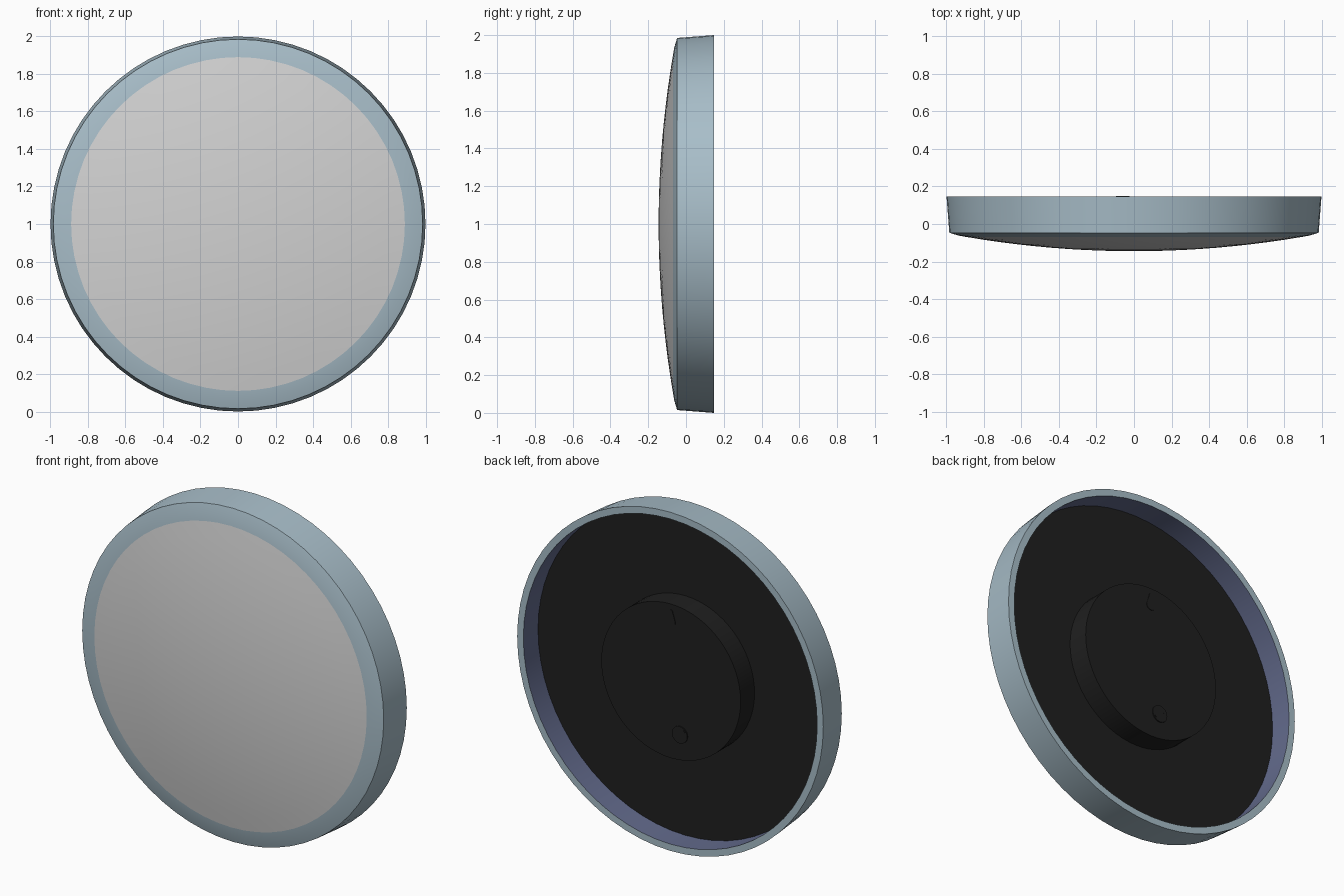
import bpy, bmesh, math
from mathutils import Matrix, Vector

cube = bpy.data.objects.get("Cube")
if cube:
    bpy.data.objects.remove(cube)

CENTRE_Z = 1.0
BACK = 0.147
PANEL = 0.01


def material(name, rgb):
    m = bpy.data.materials.new(name)
    m.use_nodes = True
    colour = (*rgb, 1.0)
    m.diffuse_color = colour
    m.node_tree.nodes["Principled BSDF"].inputs["Base Color"].default_value = colour
    return m


RIM = material("pale blue grey", (0.39, 0.51, 0.58))
INNER = material("slate violet", (0.125, 0.147, 0.265))
FACE = material("light grey", (0.65, 0.65, 0.65))
BLACK = material("soft black", (0.014, 0.014, 0.014))


def finish(bm, name, mats):
    mesh = bpy.data.meshes.new(name)
    bm.to_mesh(mesh)
    bm.free()
    for m in mats:
        mesh.materials.append(m)
    ob = bpy.data.objects.new(name, mesh)
    bpy.context.collection.objects.link(ob)
    bpy.ops.object.select_all(action="DESELECT")
    ob.select_set(True)
    bpy.context.view_layer.objects.active = ob
    bpy.ops.object.shade_smooth_by_angle(angle=math.radians(30))
    return ob


def lathe(name, profile, mats, bands=None, steps=64, x=0.0, z=0.0):
    """Spin (radius, y) points about the y axis; bands gives a slot per segment.
    Profiles run from front centre outwards and round to the back."""
    bm = bmesh.new()
    rings = []
    for r, y in profile:
        if r == 0:
            rings.append([bm.verts.new((x, y, CENTRE_Z + z))] * steps)
            continue
        ring = []
        for i in range(steps):
            a = math.tau * i / steps
            ring.append(bm.verts.new((x + r * math.cos(a), y, CENTRE_Z + z + r * math.sin(a))))
        rings.append(ring)
    for k in range(len(rings) - 1):
        for i in range(steps):
            j = (i + 1) % steps
            corners = [rings[k][i], rings[k][j], rings[k + 1][j], rings[k + 1][i]]
            f = bm.faces.new(list(dict.fromkeys(corners)))
            f.normal_update()
            # Aim each face outwards from the direction the profile travels
            dr = profile[k + 1][0] - profile[k][0]
            dy = profile[k + 1][1] - profile[k][1]
            c = f.calc_center_median() - Vector((x, 0, CENTRE_Z + z))
            radial = Vector((c.x, 0, c.z)).normalized()
            if f.normal.dot(radial * dy - Vector((0, dr, 0))) < 0:
                f.normal_flip()
            if bands:
                f.material_index = bands[k]
    return finish(bm, name, mats)


def dome(r):
    return -0.145 + 0.095 * r * r


# Domed front face
LENS = 0.89
lathe("front_face", [(LENS * i / 10, dome(LENS * i / 10)) for i in range(11)], [FACE])

# Rim: curved front border, tapered side, flat back lip and inner wall
lathe("rim",
      [(LENS, dome(LENS)), (0.935, dome(0.935)), (0.985, -0.047),
       (1.0, BACK), (0.96, BACK), (0.96, PANEL)],
      [RIM, INNER], bands=[0, 0, 0, 0, 1])

# Recessed back panel and the raised housing at its centre
lathe("back_panel", [(0.96, PANEL), (0, PANEL)], [BLACK])
lathe("back_housing", [(0.455, PANEL), (0.455, 0.14), (0, 0.14)], [BLACK])

# Setting knob with a raised grip bar
KNOB_X, KNOB_Z = -0.06, -0.3
lathe("setting_knob", [(0.05, 0.14), (0.05, 0.146), (0, 0.146)], [BLACK],
      steps=24, x=KNOB_X, z=KNOB_Z)
bm = bmesh.new()
bmesh.ops.create_cube(bm, size=1, matrix=Matrix.Translation((KNOB_X, 0.146, CENTRE_Z + KNOB_Z))
                      @ Matrix.Rotation(math.radians(40), 4, "Y")
                      @ Matrix.Diagonal((0.085, 0.006, 0.014, 1)))
finish(bm, "knob_grip", [BLACK])

# Hanging keyhole: round bottom running into a narrow rounded slot
bm = bmesh.new()
outline = []
for radius, height, start, stop in ((0.03, 0.35, 150, 390), (0.012, 0.41, 0, 180)):
    for i in range(13):
        a = math.radians(start + (stop - start) * i / 12)
        outline.append((radius * math.cos(a), 0.14, CENTRE_Z + height + radius * math.sin(a)))
plate = bm.faces.new([bm.verts.new(p) for p in outline])
lifted = bmesh.ops.extrude_face_region(bm, geom=[plate])
bmesh.ops.translate(bm, vec=(0, 0.003, 0),
                    verts=[v for v in lifted["geom"] if isinstance(v, bmesh.types.BMVert)])
bmesh.ops.recalc_face_normals(bm, faces=bm.faces)
finish(bm, "hanging_keyhole", [BLACK])
